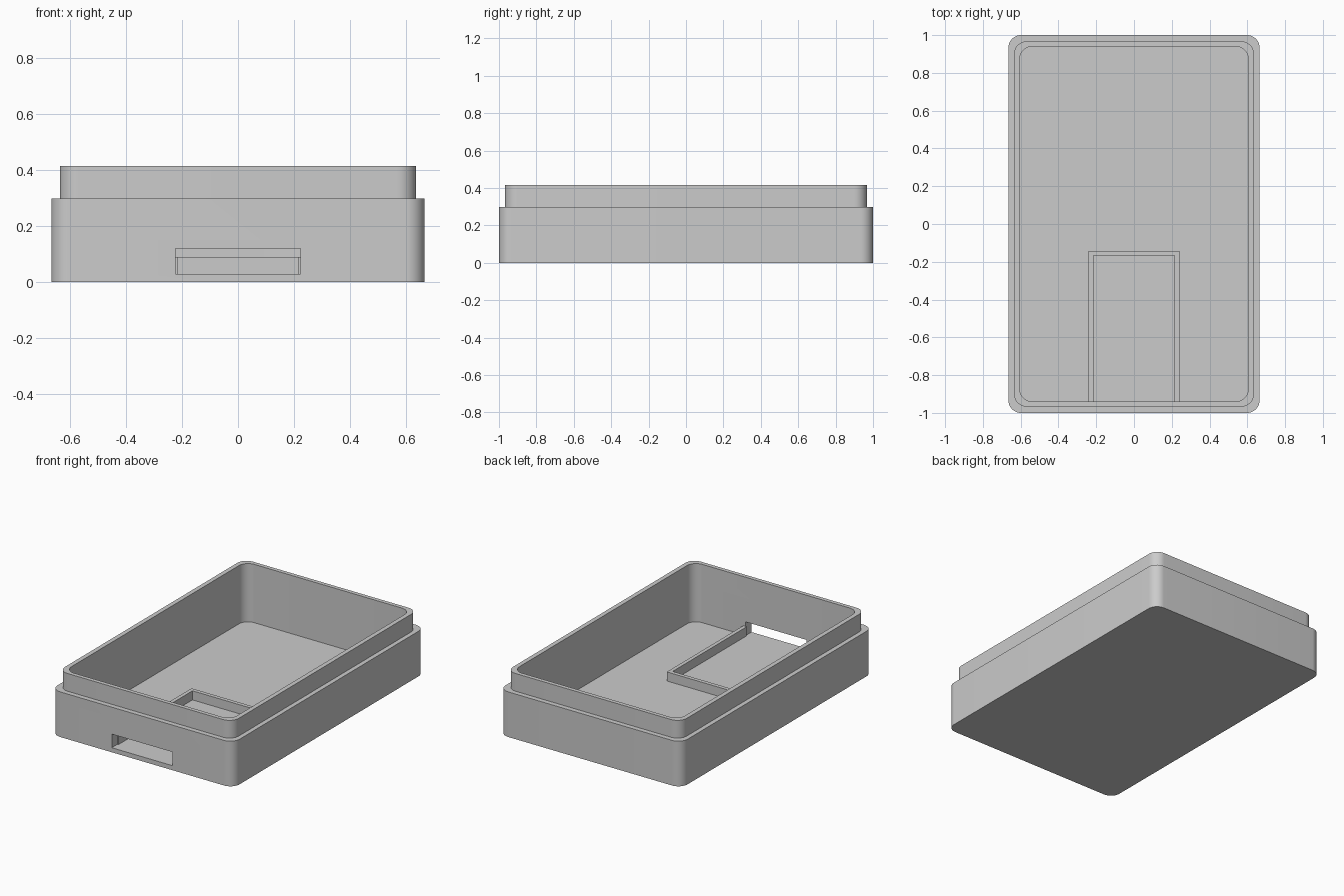
import bpy, bmesh, math

default = bpy.data.objects.get("Cube")
if default:
    bpy.data.objects.remove(default, do_unlink=True)

grey = bpy.data.materials.new("light grey plastic")
grey.use_nodes = True
COLOUR = (0.6, 0.6, 0.6, 1)
grey.diffuse_color = COLOUR
grey.node_tree.nodes["Principled BSDF"].inputs["Base Color"].default_value = COLOUR


def make_object(name, bm):
    bmesh.ops.recalc_face_normals(bm, faces=bm.faces)
    mesh = bpy.data.meshes.new(name)
    bm.to_mesh(mesh)
    bm.free()
    mesh.materials.append(grey)
    obj = bpy.data.objects.new(name, mesh)
    bpy.context.collection.objects.link(obj)
    return obj


def rounded_ring(bm, half_x, half_y, z, radius=0.067, steps=12):
    """Ring of vertices around a rounded rectangle."""
    ring = []
    for corner, (sx, sy) in enumerate([(1, 1), (-1, 1), (-1, -1), (1, -1)]):
        for i in range(steps + 1):
            a = (corner + i / steps) * math.pi / 2
            ring.append(bm.verts.new((sx * (half_x - radius) + radius * math.cos(a),
                                      sy * (half_y - radius) + radius * math.sin(a), z)))
    return ring


# Open tray: outer wall, ledge, raised lip, inner wall and floor
FLOOR, LEDGE, RIM = 0.03, 0.298, 0.415
bm = bmesh.new()
outer, lip, inner = (0.665, 1.0), (0.635, 0.967), (0.605, 0.94)
sections = [(outer, 0), (outer, LEDGE), (lip, LEDGE), (lip, RIM), (inner, RIM), (inner, FLOOR)]
rings = [rounded_ring(bm, *size, z) for size, z in sections]
for low, high in zip(rings, rings[1:]):
    for i in range(len(low)):
        j = (i + 1) % len(low)
        bm.faces.new((low[i], low[j], high[j], high[i]))
bm.faces.new(rings[0])
bm.faces.new(rings[-1])
tray = make_object("tray", bm)

# Slot through the front wall, level with the floor
bm = bmesh.new()
bmesh.ops.create_cube(bm, size=1)
for v in bm.verts:
    v.co = (v.co.x * 0.444, -1.0 + v.co.y * 0.2, 0.075 + v.co.z * 0.09)
cutter = make_object("slot_cutter", bm)
cutter.hide_render = True
cut = tray.modifiers.new("front_slot", "BOOLEAN")
cut.operation = "DIFFERENCE"
cut.solver = "EXACT"
cut.object = cutter
depsgraph = bpy.context.evaluated_depsgraph_get()
cut_mesh = bpy.data.meshes.new_from_object(tray.evaluated_get(depsgraph))
tray.modifiers.clear()
tray.data = cut_mesh
bpy.data.objects.remove(cutter, do_unlink=True)

# U-shaped holding rail on the floor, open towards the slot
bm = bmesh.new()
half = [(0.24, -0.94), (0.24, -0.142), (0.215, -0.168), (0.215, -0.94)]
outline = [half[0], half[1], (-half[1][0], half[1][1]), (-half[0][0], half[0][1]),
           (-half[3][0], half[3][1]), (-half[2][0], half[2][1]), half[2], half[3]]
base = bm.faces.new([bm.verts.new((x, y, 0.02)) for x, y in outline])
top = bmesh.ops.extrude_face_region(bm, geom=[base])["geom"]
for v in top:
    if isinstance(v, bmesh.types.BMVert):
        v.co.z = 0.09
make_object("holding_rail", bm)

# Smooth the round corners only
bpy.ops.object.select_all(action="DESELECT")
tray.select_set(True)
bpy.context.view_layer.objects.active = tray
bpy.ops.object.shade_smooth_by_angle(angle=math.radians(30))
